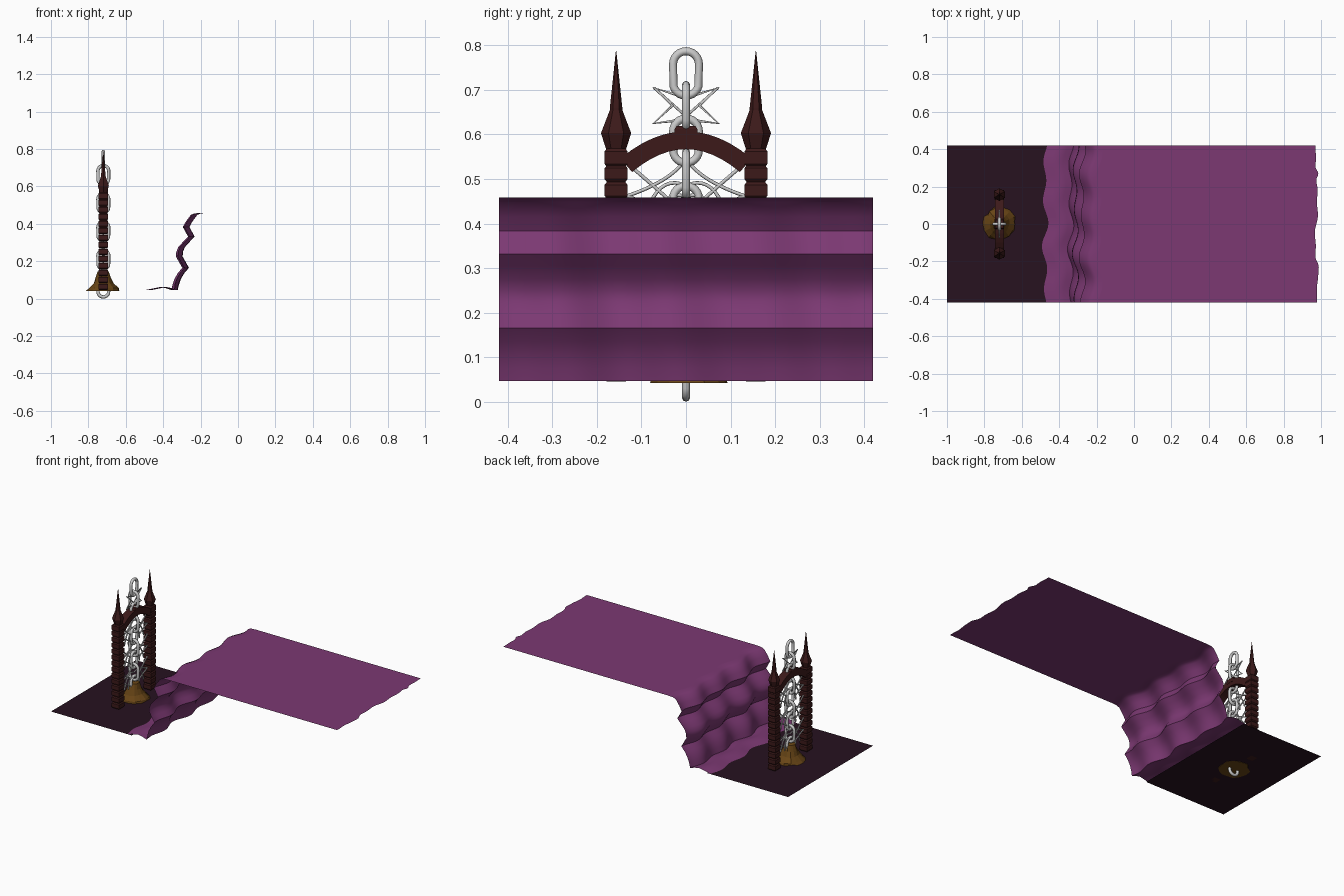
import bpy, bmesh, math, random
from mathutils import Vector

if "Cube" in bpy.data.objects:
    bpy.data.objects.remove(bpy.data.objects["Cube"])
random.seed(4)
GX = -0.72      # gate position in x
Z0 = 0.045      # ground level

def mat(name, c):
    m = bpy.data.materials.new(name)
    m.diffuse_color = (*c, 1)
    m.use_nodes = True
    m.node_tree.nodes["Principled BSDF"].inputs["Base Color"].default_value = m.diffuse_color
    return m
PURPLE = mat("purple_rock", (0.20, 0.04, 0.17))
GROUND = mat("dark_ground", (0.020, 0.006, 0.014))
WOOD = mat("dark_red", (0.045, 0.010, 0.010))
BROWN = mat("brown", (0.14, 0.06, 0.008))

def obj(name, bm, m=None, smooth=None):
    bmesh.ops.recalc_face_normals(bm, faces=bm.faces)
    me = bpy.data.meshes.new(name)
    bm.to_mesh(me)
    bm.free()
    o = bpy.data.objects.new(name, me)
    bpy.context.collection.objects.link(o)
    if m:
        me.materials.append(m)
    if smooth:
        bpy.ops.object.select_all(action='DESELECT')
        o.select_set(True)
        bpy.context.view_layer.objects.active = o
        bpy.ops.object.shade_smooth_by_angle(angle=math.radians(smooth))
    return o

def grid(name, rows, m, smooth=None):
    bm = bmesh.new()
    vs = [[bm.verts.new(p) for p in r] for r in rows]
    for a, b in zip(vs, vs[1:]):
        for i in range(len(a) - 1):
            bm.faces.new((a[i], a[i+1], b[i+1], b[i]))
    return obj(name, bm, m, smooth)

def wire(name, paths, r, cyclic=False):
    cu = bpy.data.curves.new(name, 'CURVE')
    cu.dimensions = '3D'
    cu.bevel_depth = r
    cu.bevel_resolution = 2
    cu.use_fill_caps = True
    for p in paths:
        s = cu.splines.new('POLY')
        s.points.add(len(p) - 1)
        for q, c in zip(s.points, p):
            q.co = (*c, 1)
        s.use_cyclic_u = cyclic
        s.use_smooth = True
    o = bpy.data.objects.new(name, cu)
    bpy.context.collection.objects.link(o)

def lathe(bm, cx, cy, prof, n, rot=0, jitter=0):
    """Stack of n-sided rings from (radius, z) pairs, capped at both ends."""
    rings = []
    for r, z in prof:
        rings.append([bm.verts.new((cx + q * math.cos(a), cy + q * math.sin(a), z))
                      for a, q in ((rot + 2 * math.pi * i / n, r * (1 + random.uniform(-jitter, jitter)))
                                   for i in range(n))])
    for a, b in zip(rings, rings[1:]):
        for i in range(n):
            bm.faces.new((a[i], a[(i+1) % n], b[(i+1) % n], b[i]))
    bm.faces.new(rings[0][::-1])
    bm.faces.new(rings[-1])

# lower dark ground
grid("lower_ground", [[(-1, y, Z0), (-0.44, y, Z0)] for y in (-0.42, 0.42)], GROUND)

# wavy cliff face between the two levels
N = 84
ys = [-0.42 + 0.84 * i / N for i in range(N + 1)]
prof = [(-0.475, .047), (-.43, .056), (-.40, .062), (-.37, .056), (-.338, .046), (-.332, .075), (-.322, .105),
        (-.305, .135), (-.28, .165), (-.297, .195), (-.314, .225), (-.312, .25), (-.302, .275), (-.275, .305),
        (-.25, .332), (-.265, .36), (-.278, .383), (-.26, .415), (-.235, .448), (-.215, .456), (-.175, .458)]
def wave(y, k):
    return 0.012 * math.cos(2 * math.pi * y / 0.23 + 0.12 * k) + 0.006 * math.sin(2 * math.pi * y / 0.37 + 1)
grid("cliff_face", [[(x + wave(y, k), y, z) for k, (x, z) in enumerate(prof)] for y in ys], PURPLE, 35)

# upper plateau with a ragged far edge
def edge(y):
    return (0.975 + 0.007 * math.sin(15 * y) + 0.004 * math.sin(41 * y)
            + 0.020 * math.exp(-((y - 0.27) / 0.025) ** 2) + 0.012 * math.exp(-((y + 0.22) / 0.03) ** 2))
grid("upper_plateau", [[(-0.185 + wave(y, 20), y, 0.458), (edge(y), y, 0.458)] for y in ys], PURPLE)

# gate posts: stacked blocks with pointed finials
for side, sy in (("left", -1), ("right", 1)):
    bm = bmesh.new()
    y = sy * 0.157
    s = math.sqrt(2)
    h = 0.0374
    z = Z0
    for i in range(14):
        top = 0.568 if i == 13 else z + h - 0.001
        b = 0.006
        if i == 13:
            z = top - 0.040
        lathe(bm, GX, y, [(0.021 * s, z), (0.026 * s, z + b), (0.026 * s, top - b), (0.021 * s, top)],
              4, math.pi / 4)
        z += h
    obj(side + "_post", bm, WOOD)
    bm = bmesh.new()
    lathe(bm, GX, y, [(0.022, .566), (0.034, .603), (0.027, .621), (0.014, .655), (0.014, .66), (0.0006, .787)], 6, math.pi / 6 * 3)
    obj(side + "_finial", bm, WOOD)

# arch between posts
bm = bmesh.new()
secs = []
for i in range(13):
    t = -1 + i / 6
    y, z = 0.134 * t, 0.607 - 0.056 * t * t
    n = Vector((0, 0.112 * t / 0.134, 1)).normalized() * 0.02
    secs.append([bm.verts.new((GX + dx, y + k * n.y, z - 0.02 + k * n.z))
                 for dx, k in ((-.024, -1), (.024, -1), (.024, 1), (-.024, 1))])
for a, b in zip(secs, secs[1:]):
    for j in range(4):
        bm.faces.new((a[j], a[(j+1) % 4], b[(j+1) % 4], b[j]))
bm.faces.new(secs[0])
bm.faces.new(secs[-1])
lathe(bm, GX, 0, [(0.036, .59), (0.036, .612), (0.03, .619)], 4, math.pi / 4)
obj("arch", bm, WOOD)

# hanging chain of alternating links
def link(zc, flat):
    p = []
    for i in range(24):
        a = 2 * math.pi * i / 24
        u = 0.029 * math.cos(a)
        v = 0.029 * math.sin(a) + (0.021 if math.sin(a) >= 0 else -0.021)
        p.append((GX + (u if flat else 0), 0 if flat else u, zc + v))
    return p
wire("chain", [link(0.737 - 0.0755 * i, i % 2) for i in range(10)][:9] + [link(0.059, True)], 0.009, True)

# thorny star above the arch
star = [(.073, .705), (.030, .665), (.073, .625), (0, .634), (-.073, .625), (-.030, .665), (-.073, .705), (0, .682)]
wire("wire_star", [[(GX, y, z) for y, z in star]], 0.004, True)
wire("star_cross", [[(GX, y, .705), (GX, -y * 0.2, .628)] for y in (-.072, .072)], 0.003)

# curling ironwork each side of the chain, mirrored in y and repeated down the gate
def bez(a, c, b):
    a, b, c = Vector(a), Vector(b), Vector(c)
    return [a * (1-t)**2 + c * 2*t*(1-t) + b * t*t for t in (i / 10 for i in range(11))]
arcs = []
for zc in (0.45, 0.31, 0.17):
    for sy in (-1, 1):
        for a, c, b in (((.005, .09), (.035, .045), (.132, .012)), ((.0, .035), (.065, .065), (.095, -.045)),
                        ((.0, .010), (.055, .03), (.055, -.05)), ((.01, -.06), (.05, -.02), (.132, .012)),
                        ((.04, .005), (.09, .05), (.132, .085))):
            arcs.append([(GX, sy * p.x, zc + p.y) for p in bez(a, c, b)])
wire("ironwork", arcs, 0.004)

# craggy mound anchoring the chain
bm = bmesh.new()
lathe(bm, GX, 0, [(0.088, Z0 - 0.003), (0.082, .057), (0.056, .082), (0.042, .112), (0.030, .145), (0.012, .148)], 14, 0, 0.1)
obj("mound", bm, BROWN)
